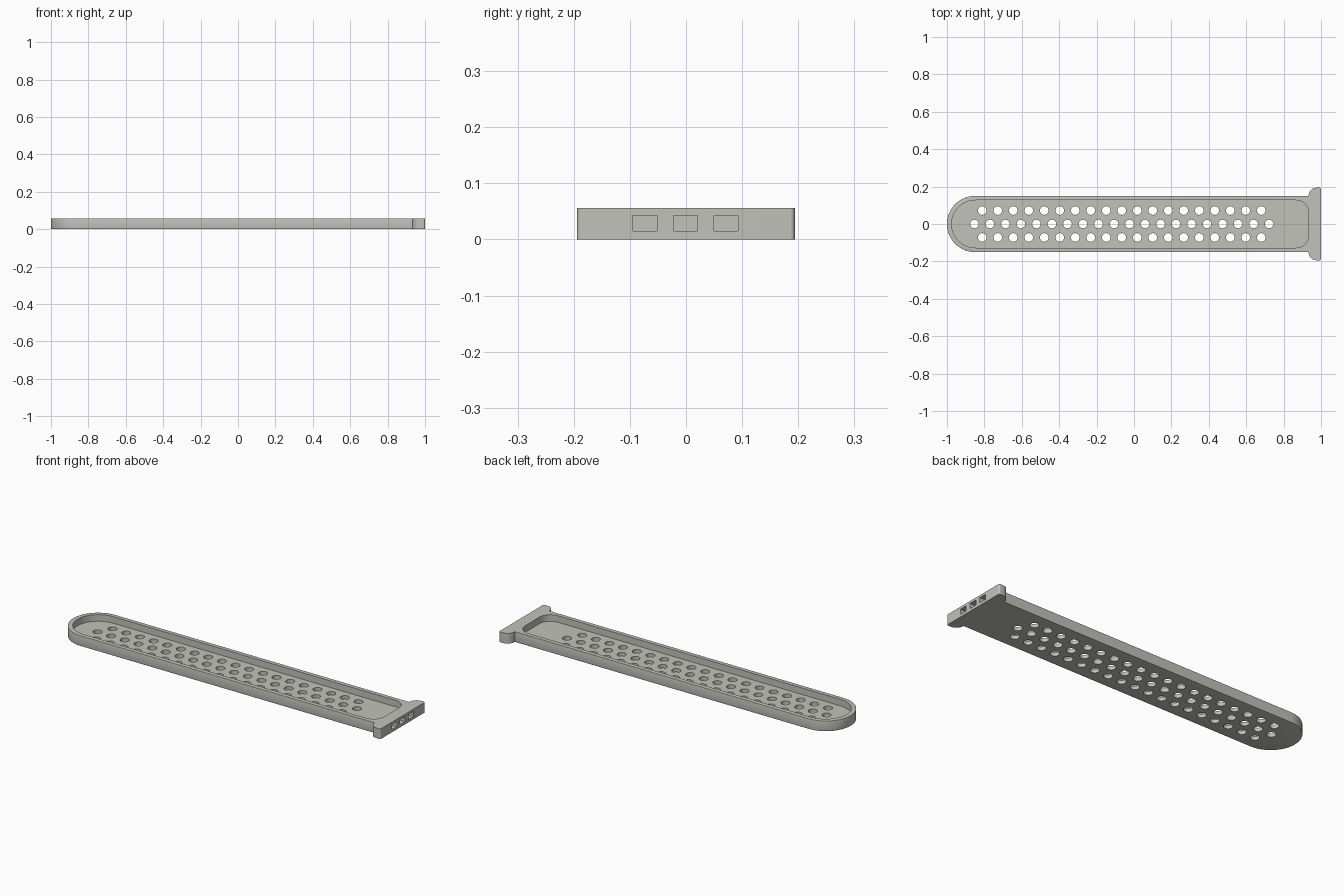
import bpy
import bmesh
from math import cos, sin, pi
from mathutils import Vector

HEIGHT = 0.056
FLOOR = 0.02

cube = bpy.data.objects.get("Cube")
if cube:
    bpy.data.objects.remove(cube, do_unlink=True)

grey = bpy.data.materials.new("warm light grey")
grey.use_nodes = True
colour = (0.54, 0.54, 0.50, 1)
grey.diffuse_color = colour
grey.node_tree.nodes["Principled BSDF"].inputs["Base Color"].default_value = colour


def rounded_rect(x0, x1, half, r_left, r_right, steps=16):
    """Outline centred on y = 0 with separate corner radii at each end."""
    pts = []
    corners = [(x1, 1, r_right, 0), (x0, 1, r_left, 1),
               (x0, -1, r_left, 2), (x1, -1, r_right, 3)]
    for x, side, r, quarter in corners:
        cx = x - r if x == x1 else x + r
        cy = side * (half - r)
        for i in range(steps + 1):
            a = (quarter + i / steps) * pi / 2
            p = Vector((cx + r * cos(a), cy + r * sin(a)))
            if not pts or (p - pts[-1]).length > 1e-5:
                pts.append(p)
    return pts


def circle(x, y, r, steps=24):
    return [Vector((x + r * cos(2 * pi * i / steps), y + r * sin(2 * pi * i / steps)))
            for i in range(steps)]


def prisms(name, outlines, z0, z1):
    """One object made of upright prisms, one for each outline."""
    bm = bmesh.new()
    for outline in outlines:
        face = bm.faces.new([bm.verts.new((p.x, p.y, z0)) for p in outline])
        new = bmesh.ops.extrude_face_region(bm, geom=[face])["geom"]
        verts = [v for v in new if isinstance(v, bmesh.types.BMVert)]
        bmesh.ops.translate(bm, verts=verts, vec=(0, 0, z1 - z0))
    bmesh.ops.recalc_face_normals(bm, faces=bm.faces)
    mesh = bpy.data.meshes.new(name)
    bm.to_mesh(mesh)
    bm.free()
    mesh.materials.append(grey)
    obj = bpy.data.objects.new(name, mesh)
    bpy.context.collection.objects.link(obj)
    return obj


def apply(obj, mod):
    bpy.context.view_layer.objects.active = obj
    bpy.ops.object.modifier_apply(modifier=mod.name)


def combine(obj, other, operation):
    mod = obj.modifiers.new("combine", "BOOLEAN")
    mod.operation = operation
    mod.solver = "EXACT"
    mod.object = other
    apply(obj, mod)
    bpy.data.objects.remove(other, do_unlink=True)


# Long tray with a round end and softened outer edges
tray = prisms("perforated_tray", [rounded_rect(-1, 0.97, 0.15, 0.15, 0.001, 20)], 0, HEIGHT)
soft = tray.modifiers.new("soft edges", "BEVEL")
soft.width = 0.008
soft.segments = 3
soft.limit_method = "ANGLE"
soft.angle_limit = 0.8
apply(tray, soft)

# Crossbar at the square end
bar = prisms("crossbar", [rounded_rect(0.934, 1, 0.194, 0.042, 0.008, 12)], 0, HEIGHT)
combine(tray, bar, "UNION")

# Shallow recess inside the rim
recess = prisms("recess", [rounded_rect(-0.975, 0.932, 0.127, 0.127, 0.065, 20)], FLOOR, 0.2)
combine(tray, recess, "DIFFERENCE")

# Three staggered rows of drain holes
pitch = 0.0829
holes = [circle(-0.853 + i * pitch, 0, 0.023) for i in range(20)]
for y in (-0.072, 0.072):
    holes += [circle(-0.853 + (i + 0.5) * pitch, y, 0.023) for i in range(19)]
combine(tray, prisms("holes", holes, -0.1, 0.1), "DIFFERENCE")

# Three blind sockets in the crossbar end
sockets = [[Vector((x, yc + s * 0.0215)) for x, s in
            ((0.955, -1), (1.05, -1), (1.05, 1), (0.955, 1))]
           for yc in (-0.073, -0.001, 0.071)]
combine(tray, prisms("sockets", sockets, 0.015, 0.043), "DIFFERENCE")

# Smooth curves, crisp edges
bpy.ops.object.select_all(action="DESELECT")
tray.select_set(True)
bpy.context.view_layer.objects.active = tray
bpy.ops.object.shade_smooth_by_angle(angle=0.55)
